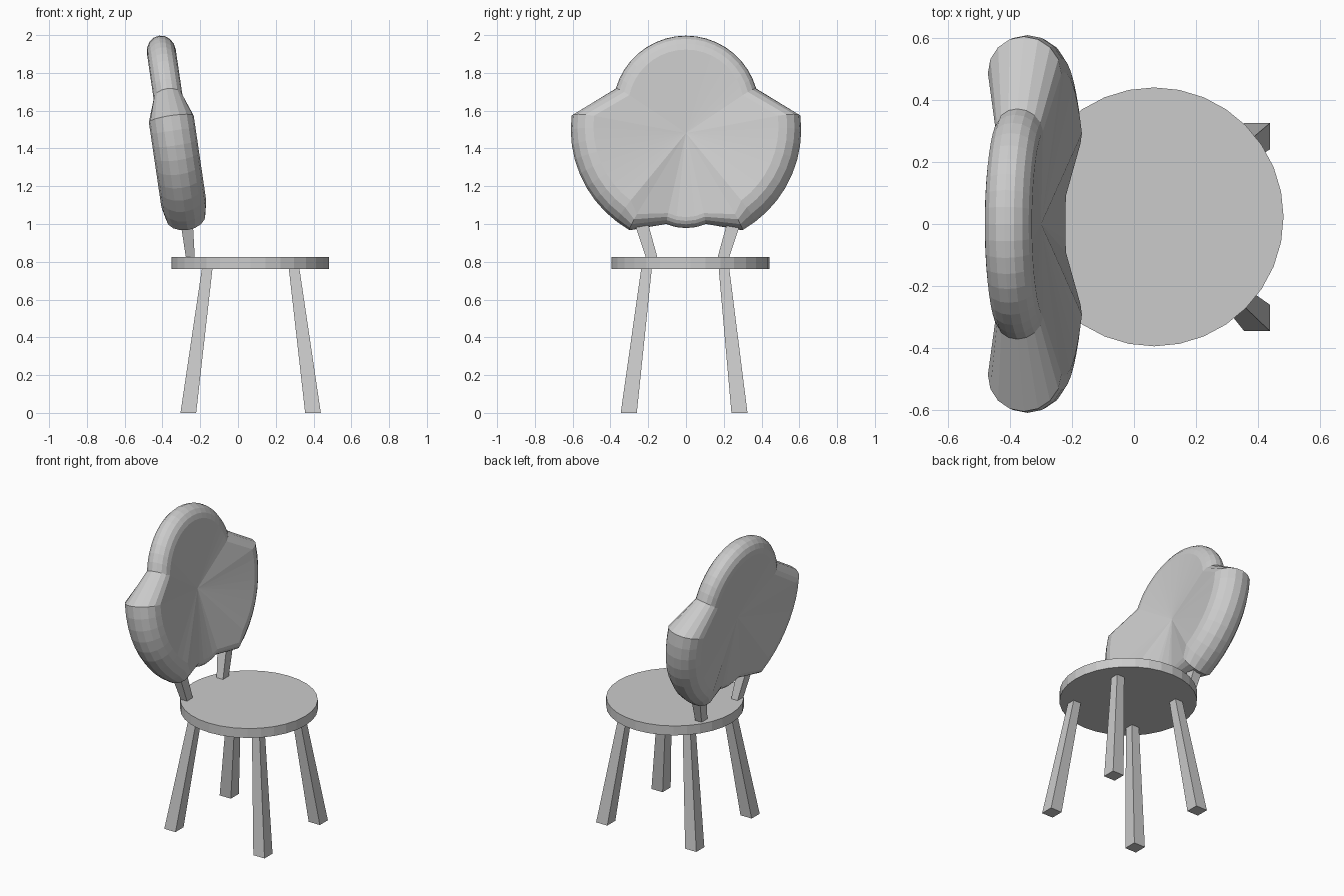
import bpy, bmesh, math
from mathutils import Vector

if "Cube" in bpy.data.objects:
    bpy.data.objects.remove(bpy.data.objects["Cube"])


def finish(name, bm):
    bmesh.ops.recalc_face_normals(bm, faces=bm.faces[:])
    mesh = bpy.data.meshes.new(name)
    bm.to_mesh(mesh)
    bm.free()
    obj = bpy.data.objects.new(name, mesh)
    bpy.context.collection.objects.link(obj)
    return obj


def post(name, low, low_size, high, high_size):
    """Tapered square post between two centre points."""
    bm = bmesh.new()
    rings = []
    for c, s in ((low, low_size), (high, high_size)):
        rings.append([bm.verts.new((c[0] + sx * s[0] / 2, c[1] + sy * s[1] / 2, c[2]))
                      for sx, sy in ((-1, -1), (1, -1), (1, 1), (-1, 1))])
    for i in range(4):
        j = (i + 1) % 4
        bm.faces.new((rings[0][i], rings[0][j], rings[1][j], rings[1][i]))
    bm.faces.new(rings[0])
    bm.faces.new(rings[1])
    return finish(name, bm)


# Round seat
bpy.ops.mesh.primitive_cylinder_add(vertices=32, radius=0.418, depth=0.063,
                                    location=(0.065, 0.023, 0.793))
bpy.context.object.name = "seat"

# Four splayed legs
for sx, side_x in ((-1, "back"), (1, "front")):
    for sy, side_y in ((-1, "right"), (1, "left")):
        post(f"{side_x}_{side_y}_leg",
             (0.067 + sx * 0.33, -0.01 + sy * 0.293, 0), (0.083, 0.085),
             (0.067 + sx * 0.23, -0.004 + sy * 0.205, 0.765), (0.056, 0.056))

# Two struts carrying the backrest
for sy, side in ((-1, "right"), (1, "left")):
    post(f"{side}_back_strut",
         (-0.25, 0.008 + sy * 0.183, 0.80), (0.045, 0.06),
         (-0.277, 0.008 + sy * 0.262, 1.06), (0.07, 0.075))


# Half outline of the backrest: (y, z, half thickness, rim inset), top to bottom
def arc(cz, r, a0, a1, n, t, inset):
    return [(r * math.cos(math.radians(a0 + (a1 - a0) * i / n)),
             cz + r * math.sin(math.radians(a0 + (a1 - a0) * i / n)), t, inset)
            for i in range(n + 1)]


half = arc(1.61, 0.387, 90, 16, 9, 0.077, 0.085)
half += arc(1.50, 0.61, 7, -60.5, 9, 0.12, 0.12)
half[-1] = (0.30, 0.968, 0.105, 0.08)
half += [(0.105, 1.0, 0.06, 0.05), (0.055, 0.984, 0.055, 0.05), (0.0, 0.978, 0.055, 0.05)]
outline = half + [(-y, z, t, s) for y, z, t, s in half[-2:0:-1]]

# Leaning backrest: rounded rim around a slightly dished panel
lean = Vector((-0.146, 0, 0.989))
normal = Vector((0.989, 0, 0.146))
origin = Vector((-0.342, 0, 1.48))


def place(y, z, depth):
    return origin + lean * ((z - 1.48) / 0.989) + Vector((0, y, 0)) + normal * depth


STEPS = 8
bm = bmesh.new()
rings = []
for y, z, t, inset in outline:
    inward = Vector((-y, 1.48 - z)).normalized()
    ring = []
    for k in range(STEPS + 1):
        a = math.pi * k / STEPS
        d = inset * (1 - math.sin(a))
        ring.append(bm.verts.new(place(y + inward.x * d, z + inward.y * d, t * math.cos(a))))
    rings.append(ring)
front = bm.verts.new(place(0, 1.475, 0.042))
back = bm.verts.new(place(0, 1.475, -0.042))
for i, a in enumerate(rings):
    b = rings[(i + 1) % len(rings)]
    for k in range(STEPS):
        bm.faces.new((a[k], b[k], b[k + 1], a[k + 1]))
    bm.faces.new((front, b[0], a[0]))
    bm.faces.new((back, a[-1], b[-1]))
finish("backrest", bm)
